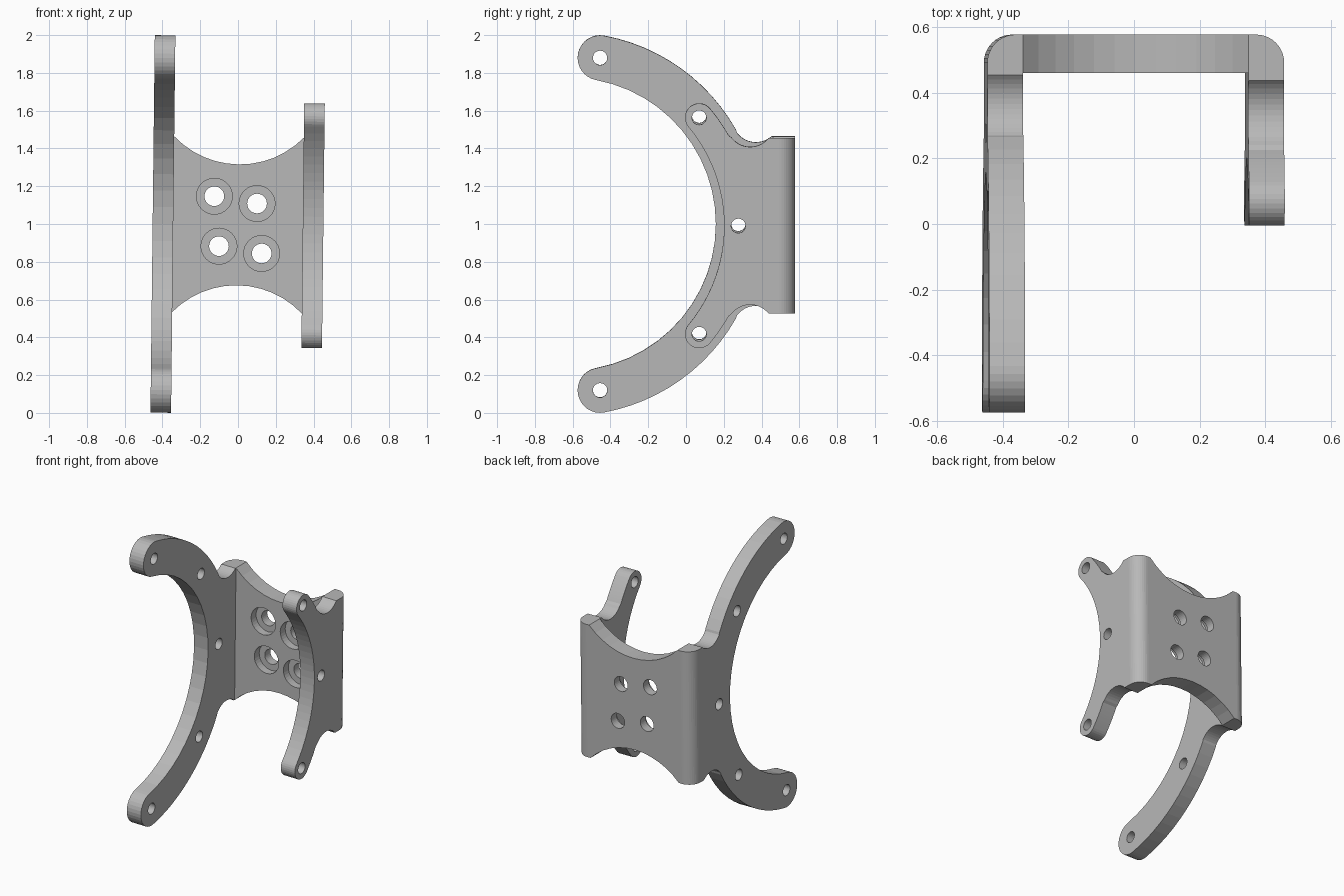
import bpy, bmesh, math
from mathutils import Matrix, Vector

if "Cube" in bpy.data.objects:
    bpy.data.objects.remove(bpy.data.objects["Cube"])

ARC_Y = -0.618           # centre of the arm arcs
HOLE_R = 0.895           # radius of the hole circle
X_IN, X_OUT = 0.343, 0.452
Y_IN, Y_OUT = 0.46, 0.577
EDGE_Z = 0.465           # half height at the corners
PLACE = Matrix.Translation((0, 0, 0.9955)) @ Matrix.Rotation(0.0115, 4, 'Y')

grey = bpy.data.materials.new("plain grey")
grey.diffuse_color = (0.48, 0.48, 0.48, 1)
grey.use_nodes = True
grey.node_tree.nodes["Principled BSDF"].inputs["Base Color"].default_value = grey.diffuse_color


def arc(cx, cy, r, a0, a1, n):
    """Points on an arc, angles in degrees."""
    return [(cx + r * math.cos(math.radians(a0 + (a1 - a0) * i / n)),
             cy + r * math.sin(math.radians(a0 + (a1 - a0) * i / n))) for i in range(n + 1)]


def on_circle(angle):
    return arc(ARC_Y, 0, HOLE_R, angle, angle, 1)[0]


def prism(points, vector):
    """Extrude a closed outline of 3D points along a vector."""
    bm = bmesh.new()
    face = bm.faces.new([bm.verts.new(p) for p in points])
    ext = bmesh.ops.extrude_face_region(bm, geom=[face])
    bmesh.ops.translate(bm, vec=vector, verts=[v for v in ext["geom"] if isinstance(v, bmesh.types.BMVert)])
    bmesh.ops.remove_doubles(bm, verts=bm.verts, dist=1e-5)
    bmesh.ops.recalc_face_normals(bm, faces=bm.faces)
    return bm


def make_object(name, bm):
    mesh = bpy.data.meshes.new(name)
    bm.to_mesh(mesh)
    bm.free()
    obj = bpy.data.objects.new(name, mesh)
    bpy.context.collection.objects.link(obj)
    mesh.materials.append(grey)
    return obj


def drill(obj, centres, radius, depth, axis):
    """Cut round holes with one boolean."""
    bm = bmesh.new()
    rot = Matrix.Rotation(math.pi / 2, 4, axis)
    for c in centres:
        bmesh.ops.create_cone(bm, cap_ends=True, segments=32, radius1=radius, radius2=radius,
                              depth=depth, matrix=Matrix.Translation(c) @ rot)
    cutter = make_object("hole_cutter", bm)
    cutter.hide_render = True
    mod = obj.modifiers.new("holes", 'BOOLEAN')
    mod.operation, mod.solver, mod.object = 'DIFFERENCE', 'EXACT', cutter
    bpy.context.view_layer.update()
    result = bpy.data.meshes.new_from_object(obj.evaluated_get(bpy.context.evaluated_depsgraph_get()))
    obj.modifiers.clear()
    obj.data = result
    bpy.data.objects.remove(cutter)


def make_arm(name, side, tip_angle, half_width, notch, hole_angles):
    """Curved side plate: inner arc, round tip, outer arc, fillet into the corner."""
    ty, tz = on_circle(tip_angle)
    r = 0.125
    ny, nz = notch
    start = math.degrees(math.atan2(nz, ny - ARC_Y))
    end = 360 - math.degrees(math.asin((nz - EDGE_Z) / r))
    half = arc(ARC_Y, 0, HOLE_R - half_width, 0, tip_angle, 12)
    half += arc(ty, tz, half_width, tip_angle + 180, tip_angle, 16)[1:]
    half += arc(ARC_Y, 0, HOLE_R + half_width, tip_angle, start, 12)[1:]
    half += arc(ny, nz, r, 180 + start, end, 14)[1:]
    half += [(Y_IN, EDGE_Z)]
    outline = half + [(y, -z) for y, z in reversed(half[1:])]
    x0 = min(side * X_IN, side * X_OUT)
    obj = make_object(name, prism([(x0, y, z) for y, z in outline], (X_OUT - X_IN, 0, 0)))
    drill(obj, [(side * 0.4, *on_circle(a)) for a in hole_angles], 0.038, 0.4, 'Y')
    return obj


# Side arms
parts = [
    make_arm("long_arm", -1, 79.5, 0.119, (0.37, 0.558), (-79.5, -39.8, 0, 39.8, 79.5)),
    make_arm("short_arm", 1, 39.8, 0.075, (0.34, 0.543), (-39.8, 0, 39.8)),
]

# Back plate with concave top and bottom and rounded outer corners
mid_z = 0.32
sag = EDGE_Z - mid_z
R = (X_IN ** 2 + sag ** 2) / (2 * sag)
a = math.degrees(math.asin(X_IN / R))
top = [(-X_OUT, EDGE_Z)] + arc(0, mid_z + R, R, 270 - a, 270 + a, 12) + [(X_OUT, EDGE_Z)]
outline = top + [(x, -z) for x, z in reversed(top)]
bm = prism([(x, Y_IN, z) for x, z in outline], (0, Y_OUT - Y_IN, 0))
corners = [e for e in bm.edges if all(abs(v.co.x) > X_OUT - 1e-3 and v.co.y > Y_OUT - 1e-3 for v in e.verts)]
bmesh.ops.bevel(bm, geom=corners, offset=0.085, segments=10, profile=0.5, affect='EDGES')
plate = make_object("back_plate", bm)

# Four counterbored mounting holes
spots = [(s * x, s * z) for s in (1, -1) for x, z in ((-0.127, 0.150), (0.0995, 0.114))]
drill(plate, [(x, Y_IN, z) for x, z in spots], 0.095, 0.11, 'X')
drill(plate, [(x, 0.52, z) for x, z in spots], 0.052, 0.4, 'X')
parts.append(plate)

# Slight lean of the whole bracket
for obj in parts:
    obj.data.transform(PLACE)
